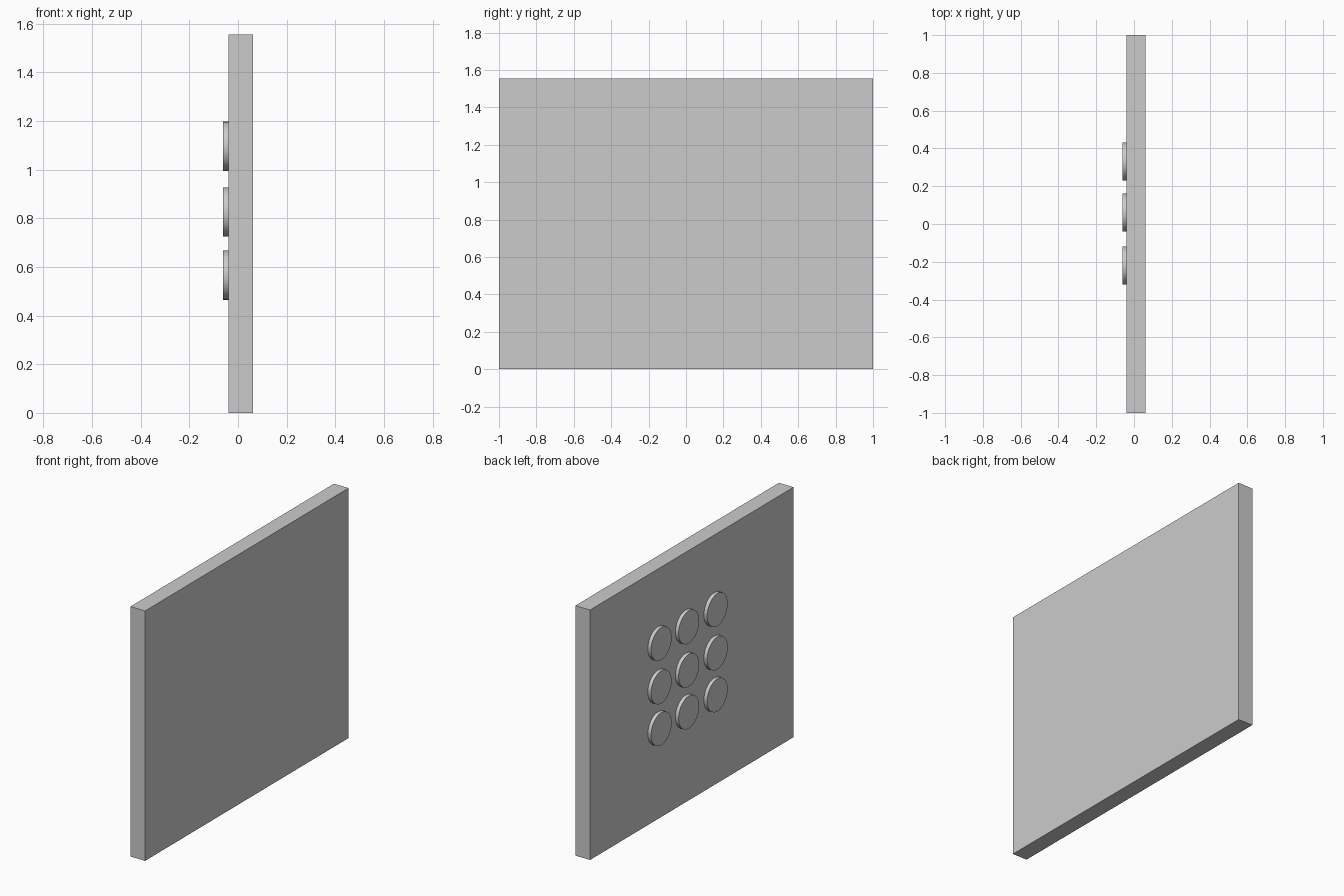
import bpy
import math

if "Cube" in bpy.data.objects:
    bpy.data.objects.remove(bpy.data.objects["Cube"])

PANEL_LEFT, PANEL_RIGHT = -0.04, 0.061
HEIGHT = 1.555
BUTTON_FACE = -0.062
BUTTON_RADIUS = 0.101

# Flat upright panel
bpy.ops.mesh.primitive_cube_add(
    size=1, location=((PANEL_LEFT + PANEL_RIGHT) / 2, 0, HEIGHT / 2))
panel = bpy.context.object
panel.name = "panel"
panel.scale = (PANEL_RIGHT - PANEL_LEFT, 2, HEIGHT)
bpy.ops.object.transform_apply(location=False, rotation=False, scale=True)


def add_button(name, y, z):
    """Round disc standing proud of the left face, slightly sunk into it."""
    back = PANEL_LEFT + 0.005
    bpy.ops.mesh.primitive_cylinder_add(
        vertices=48, radius=BUTTON_RADIUS, depth=back - BUTTON_FACE,
        location=((BUTTON_FACE + back) / 2, y, z),
        rotation=(0, math.pi / 2, 0))
    bpy.context.object.name = name
    bpy.ops.object.shade_smooth_by_angle(angle=math.radians(30))


# Three by three grid of round buttons
for row, z in enumerate((1.096, 0.826, 0.566), 1):
    for col, y in enumerate((0.331, 0.06, -0.22), 1):
        add_button(f"button_row{row}_column{col}", y, z)
